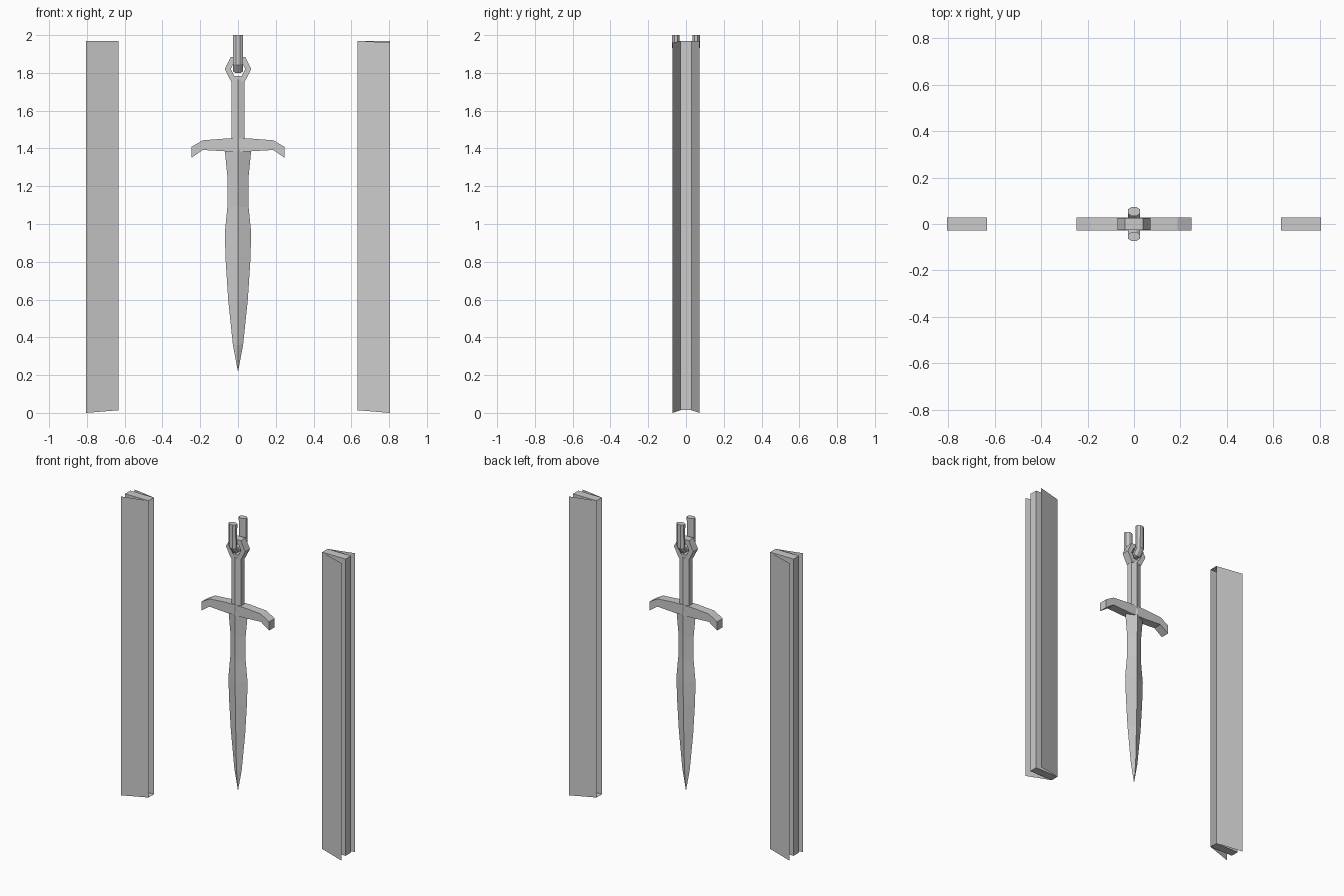
import bpy, math

if "Cube" in bpy.data.objects:
    bpy.data.objects.remove(bpy.data.objects["Cube"])


def make(name, verts, faces):
    mesh = bpy.data.meshes.new(name)
    mesh.from_pydata(verts, [], faces)
    mesh.update()
    obj = bpy.data.objects.new(name, mesh)
    bpy.context.collection.objects.link(obj)
    return obj


def loft(name, rings):
    # joins equal-sized rings of points and caps both ends
    n = len(rings[0])
    verts = [p for r in rings for p in r]
    faces = [(k * n + i, k * n + (i + 1) % n, (k + 1) * n + (i + 1) % n, (k + 1) * n + i)
             for k in range(len(rings) - 1) for i in range(n)]
    faces.append(tuple(reversed(range(n))))
    faces.append(tuple(range((len(rings) - 1) * n, len(rings) * n)))
    return make(name, verts, faces)


# side rails: channel open on the inner side, with two flared thin flaps
def rail(name, s):
    x0, x1, y, f, z0, z1 = 0.633, 0.804, 0.028, 0.072, 0.014, 1.97
    v = [(x, yy, z) for x in (x0, x1) for yy in (-y, y) for z in (z0, z1)]
    faces = [(0, 4, 5, 1), (2, 3, 7, 6), (4, 6, 7, 5), (1, 5, 7, 3), (0, 2, 6, 4)]
    for yy, top in ((-1, 1.96), (1, 1.97)):
        b = len(v)
        v += [(x0, yy * y, z0), (x1, yy * f, 0), (x1, yy * f, top), (x0, yy * y, z1)]
        faces.append((b, b + 1, b + 2, b + 3))
    return make(name, [(s * a, s * b, c) for a, b, c in v], faces)


rail("right_rail", 1)
rail("left_rail", -1)

# blade: diamond section (z, half width, half thickness)
blade = [(0.222, 0.001, 0.001), (0.36, 0.027, 0.016), (0.6, 0.052, 0.023), (0.8, 0.065, 0.028),
         (0.95, 0.070, 0.030), (1.09, 0.056, 0.030), (1.24, 0.055, 0.030), (1.39, 0.070, 0.034),
         (1.45, 0.035, 0.030)]
loft("blade", [[(-w, 0, z), (0, -t, z), (w, 0, z), (0, t, z)] for z, w, t in blade])

# crossguard: bar with drooping ends (x, bottom z, top z)
guard = [(-0.247, 1.35, 1.408), (-0.187, 1.392, 1.443), (-0.07, 1.385, 1.452),
         (0.07, 1.385, 1.452), (0.187, 1.392, 1.443), (0.247, 1.35, 1.408)]
loft("crossguard", [[(x, -0.029, a), (x, 0.029, a), (x, 0.029, b), (x, -0.029, b)]
                    for x, a, b in guard])

# grip: six-sided column
loft("grip", [[(-0.035, -0.018, z), (0, -0.03, z), (0.035, -0.018, z),
               (0.035, 0.018, z), (0, 0.03, z), (-0.035, 0.018, z)] for z in (1.44, 1.765)])

# pommel: hexagonal ring with a hole
hexagon = [(0.07, 0), (0.038, 0.065), (-0.038, 0.065), (-0.07, 0), (-0.036, -0.066), (0.036, -0.066)]
verts = []
for scale, y in ((1, -0.025), (1, 0.025), (0.55, 0.025), (0.55, -0.025)):
    verts += [(x * scale, y, 1.82 + z * scale) for x, z in hexagon]
make("pommel_ring", verts,
     [(k * 6 + i, ((k + 1) % 4) * 6 + i, ((k + 1) % 4) * 6 + (i + 1) % 6, k * 6 + (i + 1) % 6)
      for k in range(4) for i in range(6)])

# hanging loop: eight-sided U through the ring (y, z, direction of the section)
path = [(-0.054, 2.0, 0), (-0.054, 1.85, 22), (-0.028, 1.815, 60),
        (0.028, 1.815, 120), (0.054, 1.85, 158), (0.054, 2.0, 180)]
rings = []
for y, z, deg in path:
    a = math.radians(deg)
    rings.append([(0.029 * math.cos(t), y + 0.021 * math.sin(t) * math.cos(a),
                   z + 0.021 * math.sin(t) * math.sin(a))
                  for t in [math.pi / 8 + i * math.pi / 4 for i in range(8)]])
loft("hanging_loop", rings)
